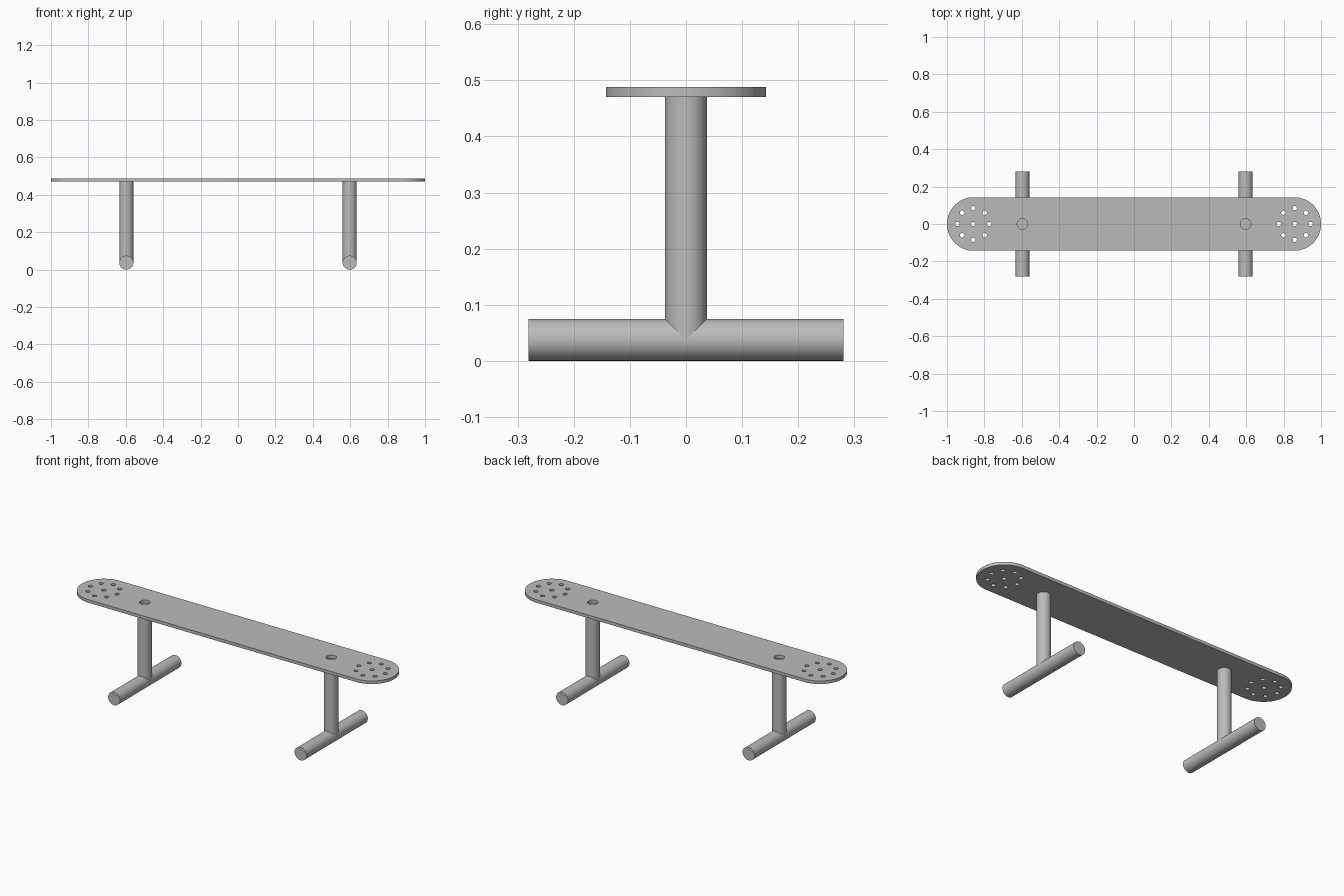
import bpy, bmesh, math
from mathutils import Matrix, Vector

cube = bpy.data.objects.get("Cube")
if cube:
    bpy.data.objects.remove(cube, do_unlink=True)

SEAT_TOP, SEAT_THICK = 0.488, 0.018
END_R = 0.143
END_X = 1 - END_R
LEG_X = 0.597
PIPE_R = 0.0375
FOOT_LEN = 0.562
BORE_R = 0.028
HOLE_X, RING_R, HOLE_R = 0.859, 0.085, 0.012

steel = bpy.data.materials.new("grey steel")
steel.use_nodes = True
steel.diffuse_color = (0.5, 0.5, 0.5, 1)
steel.node_tree.nodes["Principled BSDF"].inputs["Base Color"].default_value = (0.5, 0.5, 0.5, 1)


def select_only(obj):
    bpy.ops.object.select_all(action="DESELECT")
    obj.select_set(True)
    bpy.context.view_layer.objects.active = obj


def smooth(obj):
    select_only(obj)
    bpy.ops.object.shade_smooth_by_angle(angle=math.radians(35))


def arc(cx, cy, r, start, sweep, n):
    return [(cx + r * math.cos(start + sweep * i / n),
             cy + r * math.sin(start + sweep * i / n)) for i in range(n)]


def circle(cx, cy, r, n=24):
    return arc(cx, cy, r, 0, 2 * math.pi, n)


def plate(name, loops, z, thickness):
    """Flat plate from an outline and hole loops."""
    curve = bpy.data.curves.new(name, "CURVE")
    curve.dimensions = "2D"
    curve.fill_mode = "BOTH"
    curve.extrude = thickness / 2
    for loop in loops:
        spline = curve.splines.new("POLY")
        spline.points.add(len(loop) - 1)
        for p, (x, y) in zip(spline.points, loop):
            p.co = (x, y, 0, 1)
        spline.use_cyclic_u = True
    obj = bpy.data.objects.new(name, curve)
    bpy.context.collection.objects.link(obj)
    select_only(obj)
    bpy.ops.object.convert(target="MESH")
    obj = bpy.context.object
    obj.name = name
    bm = bmesh.new()
    bm.from_mesh(obj.data)
    bmesh.ops.remove_doubles(bm, verts=bm.verts, dist=1e-5)
    bmesh.ops.recalc_face_normals(bm, faces=bm.faces)
    bmesh.ops.translate(bm, verts=bm.verts, vec=(0, 0, z))
    bm.to_mesh(obj.data)
    bm.free()
    obj.data.materials.clear()
    obj.data.materials.append(steel)
    smooth(obj)


def bar(name, start, end):
    """Round closed bar between two points."""
    start, end = Vector(start), Vector(end)
    axis = end - start
    turn = Vector((0, 0, 1)).rotation_difference(axis).to_matrix().to_4x4()
    bm = bmesh.new()
    bmesh.ops.create_cone(bm, cap_ends=True, segments=32, radius1=PIPE_R, radius2=PIPE_R,
                          depth=axis.length,
                          matrix=Matrix.Translation((start + end) / 2) @ turn)
    mesh = bpy.data.meshes.new(name)
    bm.to_mesh(mesh)
    bm.free()
    mesh.materials.append(steel)
    obj = bpy.data.objects.new(name, mesh)
    bpy.context.collection.objects.link(obj)
    smooth(obj)


# Seat plate: rounded ends, a bore over each leg, a ring of drain holes at each end
outline = arc(END_X, 0, END_R, -math.pi / 2, math.pi, 32) + [(END_X, END_R)]
outline += arc(-END_X, 0, END_R, math.pi / 2, math.pi, 32) + [(-END_X, -END_R)]
loops = [outline]
for side in (-1, 1):
    loops.append(circle(side * LEG_X, 0, BORE_R, 32))
    loops.append(circle(side * HOLE_X, 0, HOLE_R))
    loops += [circle(side * HOLE_X + x, y, HOLE_R) for x, y in circle(0, 0, RING_R, 8)]
plate("seat", loops, SEAT_TOP - SEAT_THICK / 2, SEAT_THICK)

# T-shaped legs: upright post on a lying foot bar
for label, x in (("right", -LEG_X), ("left", LEG_X)):
    bar(label + "_post", (x, 0, PIPE_R), (x, 0, SEAT_TOP - SEAT_THICK))
    bar(label + "_foot", (x, -FOOT_LEN / 2, PIPE_R), (x, FOOT_LEN / 2, PIPE_R))
